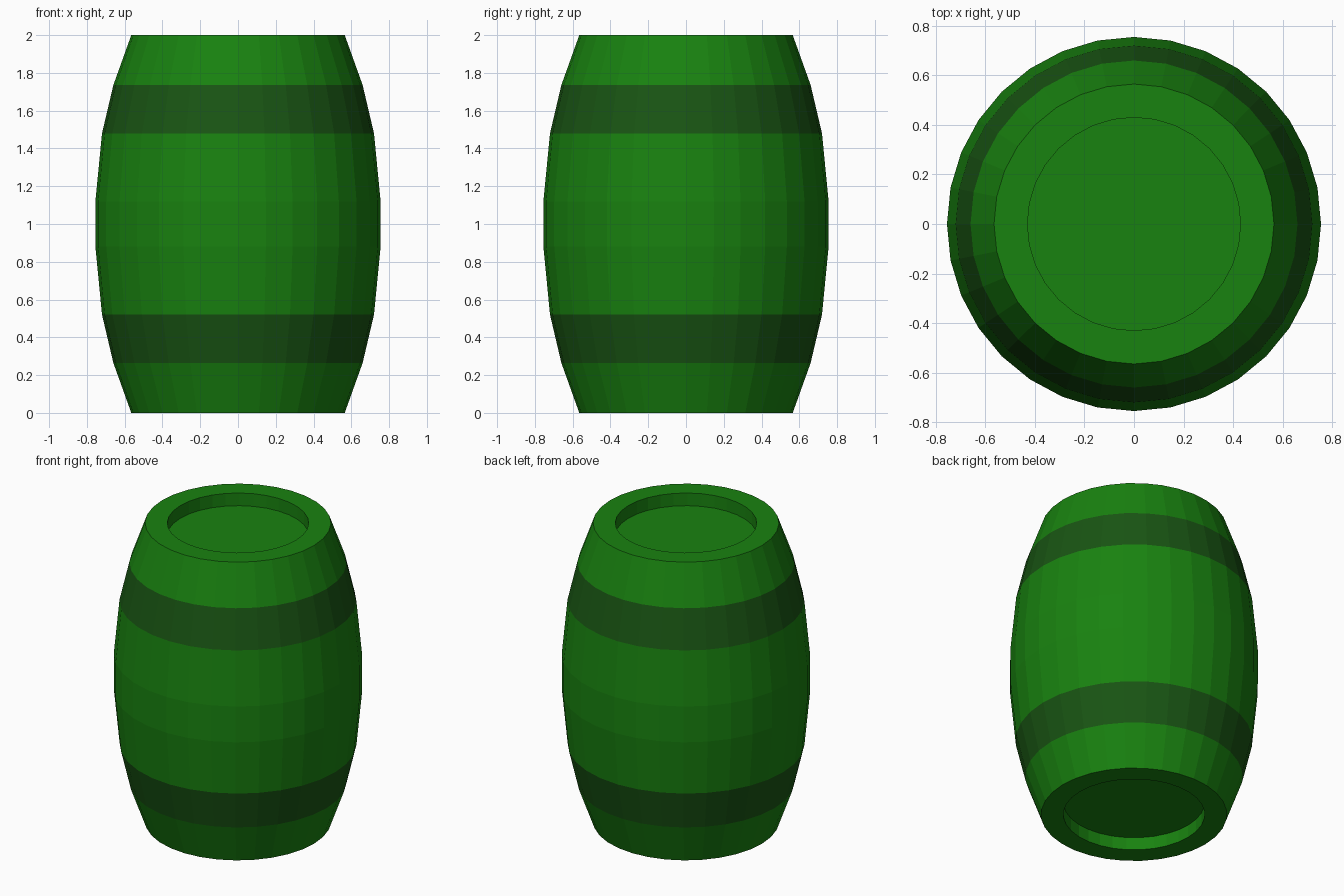
import bpy, bmesh
from math import cos, sin, tau

if "Cube" in bpy.data.objects:
    bpy.data.objects.remove(bpy.data.objects["Cube"])

SIDES = 32


def material(name, color):
    m = bpy.data.materials.new(name)
    m.diffuse_color = (*color, 1)
    m.use_nodes = True
    m.node_tree.nodes["Principled BSDF"].inputs["Base Color"].default_value = m.diffuse_color
    return m


green = material("green_paint", (0.0095, 0.225, 0.005))
dark = material("dark_band", (0.0095, 0.09, 0.0065))

# Lower half profile (radius, height) from recessed floor out to the belly
lower = [(0.43, 0.085), (0.43, 0), (0.565, 0), (0.66, 0.265),
         (0.72, 0.52), (0.755, 0.88)]
profile = lower + [(r, 2 - z) for r, z in reversed(lower)]
band_segments = {3, 7}

# Lathe the profile into a closed barrel
bm = bmesh.new()
rings = [[bm.verts.new((r * cos(tau * i / SIDES), r * sin(tau * i / SIDES), z))
          for i in range(SIDES)] for r, z in profile]
for s, (a, b) in enumerate(zip(rings, rings[1:])):
    for i in range(SIDES):
        j = (i + 1) % SIDES
        face = bm.faces.new((a[i], a[j], b[j], b[i]))
        face.material_index = int(s in band_segments)

# Recessed end lids
bm.faces.new(rings[0][::-1])
bm.faces.new(rings[-1])
bmesh.ops.recalc_face_normals(bm, faces=bm.faces[:])

mesh = bpy.data.meshes.new("barrel")
bm.to_mesh(mesh)
bm.free()
mesh.materials.append(green)
mesh.materials.append(dark)
barrel = bpy.data.objects.new("barrel", mesh)
bpy.context.collection.objects.link(barrel)
